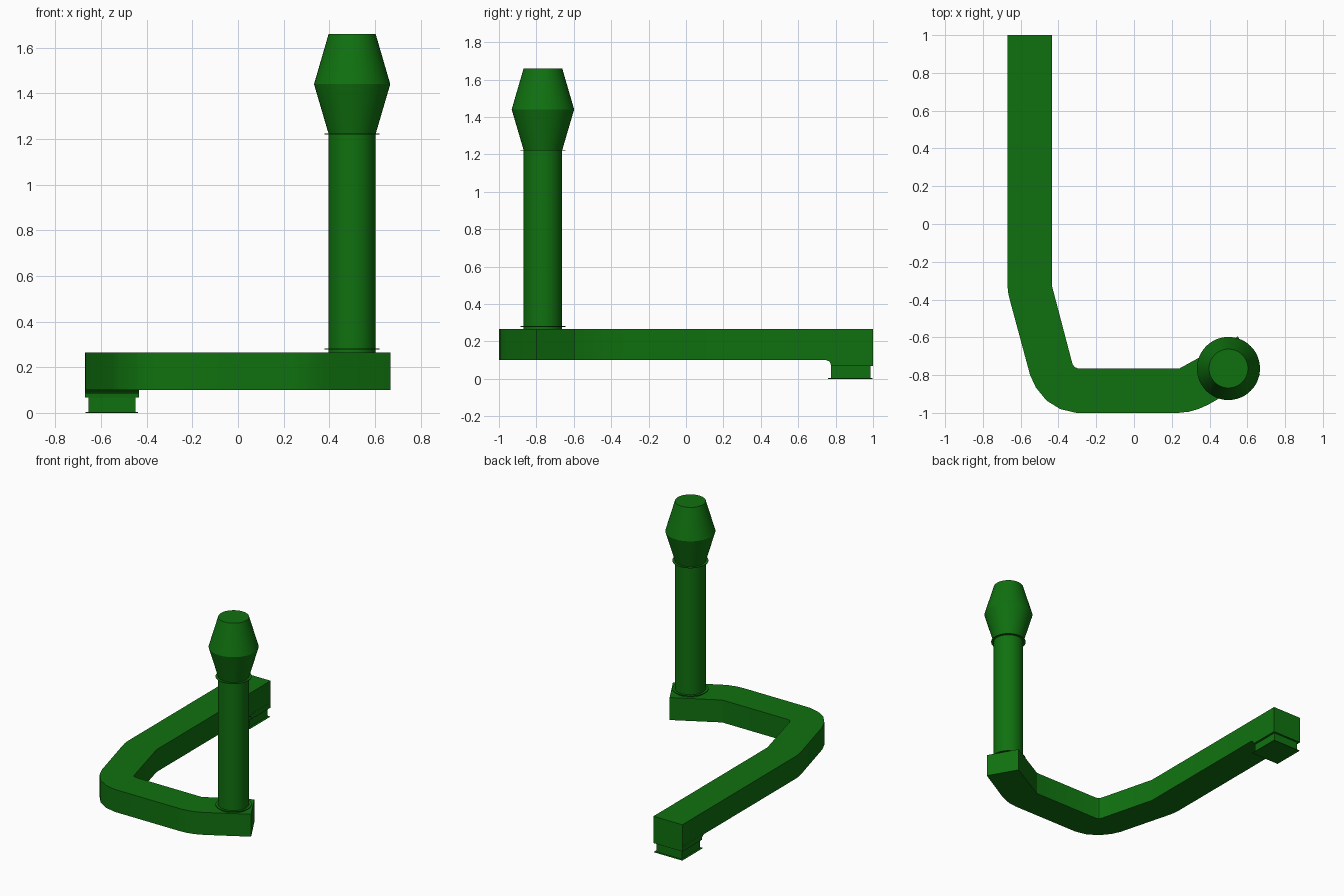
import bpy, bmesh, math
from mathutils import Vector

if "Cube" in bpy.data.objects:
    bpy.data.objects.remove(bpy.data.objects["Cube"], do_unlink=True)

green = bpy.data.materials.new("dark_green")
green.use_nodes = True
colour = (0.005, 0.165, 0.005, 1)
green.diffuse_color = colour
green.node_tree.nodes["Principled BSDF"].inputs["Base Color"].default_value = colour


def finish(bm, name, smooth=True):
    bmesh.ops.recalc_face_normals(bm, faces=bm.faces)
    mesh = bpy.data.meshes.new(name)
    bm.to_mesh(mesh)
    bm.free()
    mesh.materials.append(green)
    obj = bpy.data.objects.new(name, mesh)
    bpy.context.collection.objects.link(obj)
    if smooth:
        bpy.ops.object.select_all(action="DESELECT")
        obj.select_set(True)
        bpy.context.view_layer.objects.active = obj
        bpy.ops.object.shade_smooth_by_angle(angle=math.radians(28))
    return obj


def prism(name, points, offset, smooth=True):
    """Extrude a closed outline of 3D points along an offset."""
    bm = bmesh.new()
    face = bm.faces.new([bm.verts.new(p) for p in points])
    out = bmesh.ops.extrude_face_region(bm, geom=[face])
    moved = [v for v in out["geom"] if isinstance(v, bmesh.types.BMVert)]
    bmesh.ops.translate(bm, verts=moved, vec=Vector(offset))
    return finish(bm, name, smooth)


def box(name, x0, x1, y0, y1, z0, z1):
    base = [(x0, y0, z0), (x1, y0, z0), (x1, y1, z0), (x0, y1, z0)]
    return prism(name, base, (0, 0, z1 - z0), False)


def lathe(name, profile, sides=48):
    """Turn (radius, height) points into a capped solid about the handle axis."""
    bm = bmesh.new()
    rings = []
    for r, z in profile:
        rings.append([bm.verts.new((0.5 + r * math.cos(2 * math.pi * i / sides),
                                    -0.765 + r * math.sin(2 * math.pi * i / sides), z))
                      for i in range(sides)])
    for low, high in zip(rings, rings[1:]):
        for i in range(sides):
            j = (i + 1) % sides
            bm.faces.new((low[i], low[j], high[j], high[i]))
    bm.faces.new(rings[0])
    bm.faces.new(rings[-1])
    return finish(bm, name)


# Bent arm: outer edge, angled end, then inner edge
outline = [(-0.67, 1), (-0.67, -0.32), (-0.667, -0.36), (-0.658, -0.40),
           (-0.55, -0.80), (-0.52, -0.865), (-0.463, -0.935), (-0.39, -0.98),
           (-0.305, -1), (0.235, -1), (0.29, -0.994), (0.34, -0.98),
           (0.39, -0.958), (0.667, -0.8), (0.55, -0.595), (0.24, -0.765),
           (-0.295, -0.765), (-0.315, -0.757), (-0.326, -0.74), (-0.435, -0.325)]
outline.append((-0.435, 1))
prism("crank_arm", [(x, y, 0.1) for x, y in outline], (0, 0, 0.165))

# Foot under the far end: collar with a rounded front, socket block and lip
collar = [(1, 0.105), (0.75, 0.105), (0.75, 0.1), (0.765, 0.093),
          (0.773, 0.083), (0.775, 0.068), (1, 0.068)]
prism("foot_collar", [(-0.671, y, z) for y, z in collar], (0.237, 0, 0))
box("foot_block", -0.656, -0.45, 0.775, 0.986, 0, 0.08)
box("foot_lip", -0.668, -0.437, 0.76, 0.998, 0, 0.003)

# Upright handle with thin washers and a double-tapered grip
lathe("handle_post", [(0.103, 0.25), (0.103, 1.23)])
for label, z in (("lower", 0.278), ("upper", 1.22)):
    lathe(label + "_washer", [(0.12, z), (0.12, z + 0.004)])
lathe("handle_grip", [(0.103, 1.222), (0.167, 1.44), (0.103, 1.66)])
